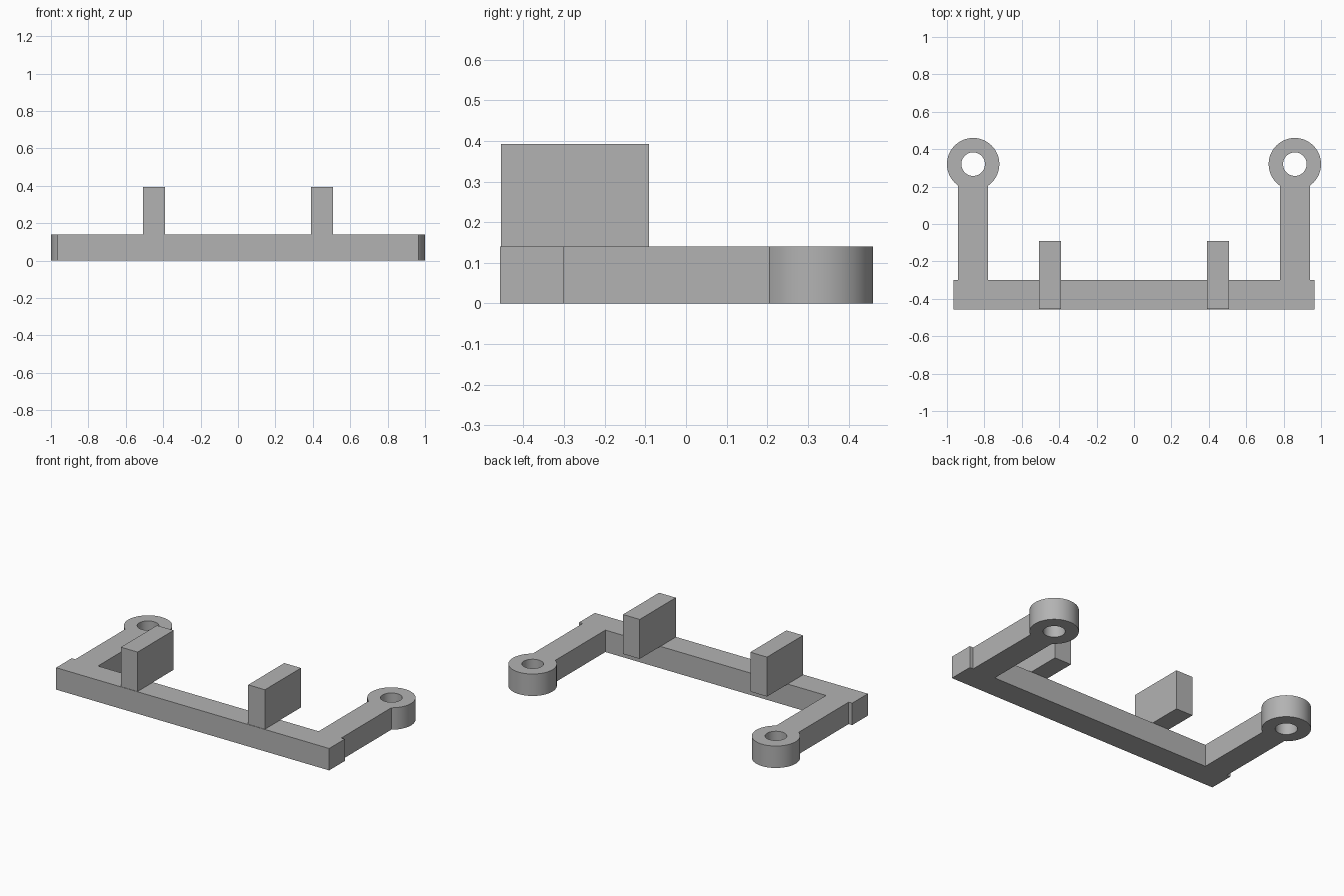
import bpy, bmesh
from math import asin, cos, sin, pi, radians, sqrt

cube = bpy.data.objects.get("Cube")
if cube:
    bpy.data.objects.remove(cube, do_unlink=True)

# Dimensions
BAR_X, BAR_FRONT, BAR_BACK = 0.965, -0.458, -0.30
THICK = 0.14
RING_X, RING_Y, RING_R, HOLE_R = 0.86, 0.32, 0.14, 0.063
ARM_HALF = 0.08
SEGMENTS = 64

# Single plain material
grey = bpy.data.materials.new("plain grey")
grey.use_nodes = True
colour = (0.45, 0.45, 0.45, 1)
grey.diffuse_color = colour
grey.node_tree.nodes["Principled BSDF"].inputs["Base Color"].default_value = colour


def arc(radius, start, end, count):
    """Points on an arc around the right-hand ring centre."""
    return [(RING_X + radius * cos(start + (end - start) * i / count),
             RING_Y + radius * sin(start + (end - start) * i / count))
            for i in range(count + 1)]


def add_loop(curve, points):
    spline = curve.splines.new("POLY")
    spline.points.add(len(points) - 1)
    for p, (x, y) in zip(spline.points, points):
        p.co = (x, y, 0, 1)
    spline.use_cyclic_u = True


def mirror(points):
    return [(-x, y) for x, y in reversed(points)]


# Outline: bar, arm and ring on one side, then mirrored
half_gap = asin(ARM_HALF / RING_R)
side = [(BAR_X, BAR_FRONT), (BAR_X, BAR_BACK), (RING_X + ARM_HALF, BAR_BACK)]
side += arc(RING_R, -pi / 2 + half_gap, 3 * pi / 2 - half_gap, SEGMENTS)
side += [(RING_X - ARM_HALF, BAR_BACK)]
hole = arc(HOLE_R, 0, 2 * pi, SEGMENTS)[:-1]

curve = bpy.data.curves.new("bracket_profile", "CURVE")
curve.dimensions = "2D"
curve.fill_mode = "BOTH"
curve.extrude = THICK / 2
for loop in (side + mirror(side), hole, mirror(hole)):
    add_loop(curve, loop)

# Turn the filled profile into the solid frame
profile = bpy.data.objects.new("bracket_profile", curve)
bpy.context.collection.objects.link(profile)
bpy.context.view_layer.update()
mesh = bpy.data.meshes.new_from_object(
    profile.evaluated_get(bpy.context.evaluated_depsgraph_get()))
bpy.data.objects.remove(profile, do_unlink=True)

bm = bmesh.new()
bm.from_mesh(mesh)
bmesh.ops.remove_doubles(bm, verts=bm.verts, dist=0.0001)
bmesh.ops.translate(bm, verts=bm.verts, vec=(0, 0, THICK / 2))
bmesh.ops.recalc_face_normals(bm, faces=bm.faces)
bm.to_mesh(mesh)
bm.free()
mesh.materials.clear()
mesh.materials.append(grey)
frame = bpy.data.objects.new("frame_with_ring_arms", mesh)
bpy.context.collection.objects.link(frame)
bpy.ops.object.select_all(action="DESELECT")
frame.select_set(True)
bpy.context.view_layer.objects.active = frame
bpy.ops.object.shade_smooth_by_angle(angle=radians(30))

# Upright tabs standing on the bar and overhanging behind it
for name, sign in (("left_tab", 1), ("right_tab", -1)):
    bpy.ops.mesh.primitive_cube_add(size=1, location=(sign * 0.45, -0.273, 0.266))
    tab = bpy.context.object
    tab.name = name
    tab.scale = (0.118, 0.364, 0.252)
    bpy.ops.object.transform_apply(location=False, rotation=False, scale=True)
    tab.data.materials.append(grey)
